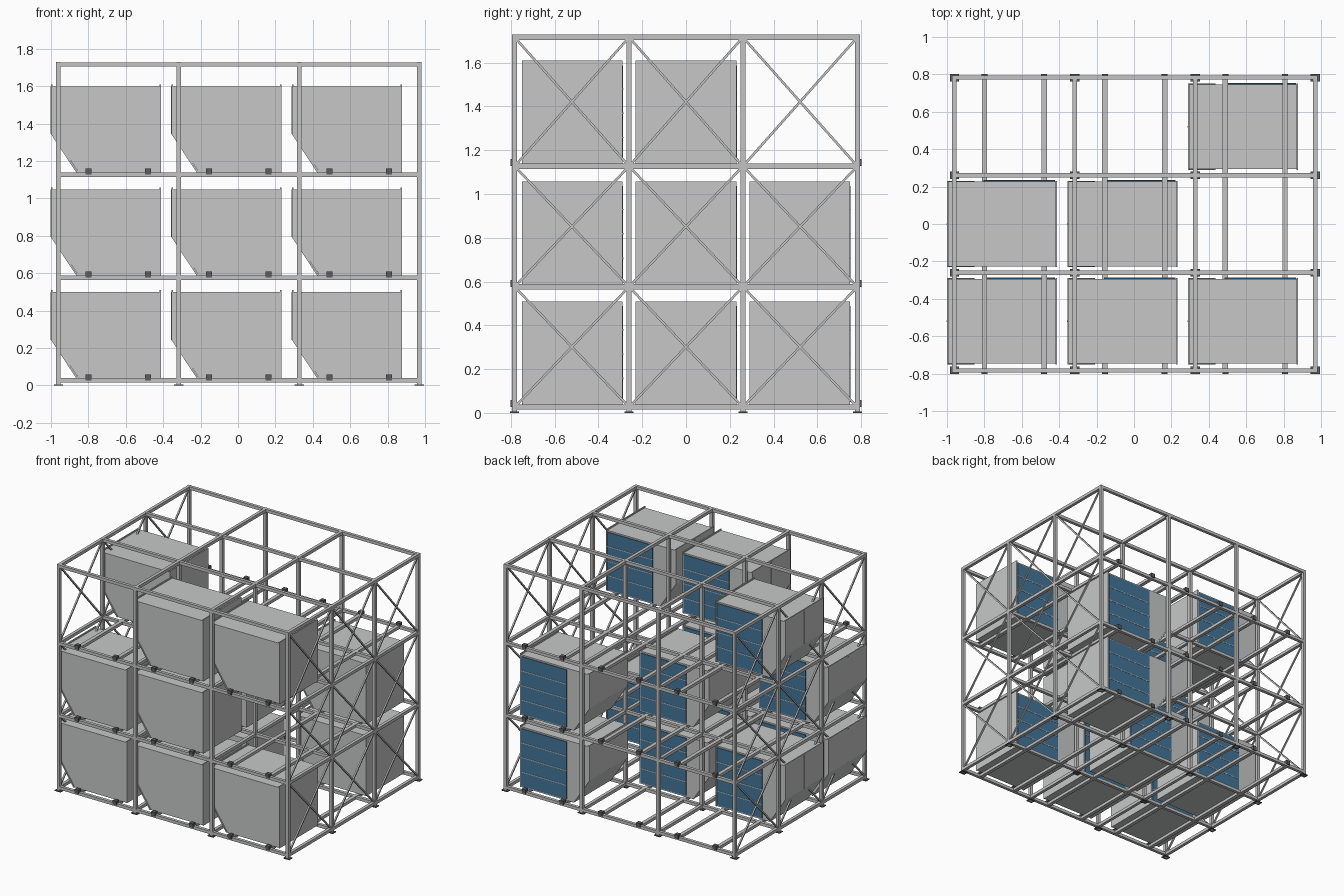
import bpy, bmesh
from mathutils import Vector, Matrix

if "Cube" in bpy.data.objects:
    bpy.data.objects.remove(bpy.data.objects["Cube"])


def material(name, colour):
    m = bpy.data.materials.new(name)
    m.use_nodes = True
    m.diffuse_color = (*colour, 1)
    m.node_tree.nodes["Principled BSDF"].inputs["Base Color"].default_value = (*colour, 1)
    return m


STEEL = material("frame steel", (0.55, 0.55, 0.55))
PANEL = material("container grey", (0.57, 0.575, 0.58))
BLUE = material("door blue", (0.055, 0.18, 0.32))
DARK = material("dark fitting", (0.11, 0.11, 0.115))

# Layout of the rack
POSTS_X = [-0.96, -0.316, 0.328, 0.97]
POSTS_Y = [-0.783, -0.26, 0.26, 0.783]
LEVELS = [0.027, 0.576, 1.127]
TOP = 1.716
BEAM = 0.024


def box(bm, lo, hi):
    lo, hi = Vector(lo), Vector(hi)
    mat = Matrix.Translation((lo + hi) / 2) @ Matrix.Diagonal((*(hi - lo), 1))
    bmesh.ops.create_cube(bm, size=1, matrix=mat)


def bar(bm, a, b, width):
    """Square bar between two points."""
    a, b = Vector(a), Vector(b)
    d = b - a
    mat = (Matrix.Translation((a + b) / 2) @ d.to_track_quat("Z", "Y").to_matrix().to_4x4()
           @ Matrix.Diagonal((width, width, d.length, 1)))
    bmesh.ops.create_cube(bm, size=1, matrix=mat)


def prism(bm, outline, y0, y1):
    """Outline in x and z, extruded along y."""
    face = bm.faces.new([bm.verts.new((x, y0, z)) for x, z in outline])
    out = bmesh.ops.extrude_face_region(bm, geom=[face])
    moved = [v for v in out["geom"] if isinstance(v, bmesh.types.BMVert)]
    bmesh.ops.translate(bm, verts=moved, vec=(0, y1 - y0, 0))


def mesh_from(bm, name, mat):
    bmesh.ops.recalc_face_normals(bm, faces=bm.faces)
    mesh = bpy.data.meshes.new(name)
    bm.to_mesh(mesh)
    bm.free()
    mesh.materials.append(mat)
    return mesh


def place(mesh, name, loc=(0, 0, 0)):
    ob = bpy.data.objects.new(name, mesh)
    ob.location = loc
    bpy.context.collection.objects.link(ob)


# Posts and foot plates
bm, feet = bmesh.new(), bmesh.new()
h = BEAM / 2
for x in POSTS_X:
    for y in POSTS_Y:
        box(bm, (x - h, y - h, 0), (x + h, y + h, TOP + h))
        box(feet, (x - 0.025, y - 0.02, 0), (x + 0.025, y + 0.02, 0.006))
place(mesh_from(bm, "posts", STEEL), "posts")
place(mesh_from(feet, "foot_plates", DARK), "foot_plates")

# Horizontal beams on every level
bm = bmesh.new()
for z in LEVELS + [TOP]:
    for y in POSTS_Y:
        bar(bm, (POSTS_X[0], y, z), (POSTS_X[-1], y, z), BEAM * 0.96)
    for x in POSTS_X:
        bar(bm, (x, POSTS_Y[0], z), (x, POSTS_Y[-1], z), BEAM * 0.98)
place(mesh_from(bm, "beams", STEEL), "beams")

# Support rails with end clips
bm, clips = bmesh.new(), bmesh.new()
for z in LEVELS:
    for px in POSTS_X[:3]:
        for x in (px + 0.16, px + 0.48):
            box(bm, (x - 0.014, -0.79, z - 0.01), (x + 0.014, 0.79, z + 0.012))
            for s in (-1, 1):
                y0, y1 = sorted((s * 0.772, s * 0.802))
                box(clips, (x - 0.016, y0, z), (x + 0.016, y1, z + 0.032))
place(mesh_from(bm, "support_rails", STEEL), "support_rails")
place(mesh_from(clips, "rail_clips", DARK), "rail_clips")

# Diagonal bracing on both ends
bm = bmesh.new()
heights = LEVELS + [TOP]
for x in (POSTS_X[0], POSTS_X[-1]):
    for y0, y1 in zip(POSTS_Y, POSTS_Y[1:]):
        for z0, z1 in zip(heights, heights[1:]):
            bar(bm, (x, y0, z0), (x, y1, z1), 0.011)
            bar(bm, (x, y1, z0), (x, y0, z1), 0.011)
place(mesh_from(bm, "diagonal_braces", STEEL), "diagonal_braces")

# Container body with one sloped lower corner, origin at its post and floor
X0, X1, SLOPE_X, SLOPE_Z, HIGH = -0.04, 0.548, 0.095, 0.205, 0.46
T = 0.008
bm = bmesh.new()
prism(bm, [(SLOPE_X, 0), (X1 - T, 0), (X1 - T, HIGH), (X0 + T, HIGH),
           (X0 + T, SLOPE_Z), (SLOPE_X + T, T)], -0.226, 0.226)
body = mesh_from(bm, "container_body", PANEL)

# End panels that stand a little proud of the body, and the seam on the sloped end
bm = bmesh.new()
prism(bm, [(X0, HIGH + 0.01), (X0, SLOPE_Z), (SLOPE_X, 0), (SLOPE_X + 0.012, 0),
           (X0 + T, SLOPE_Z + 0.003), (X0 + T, HIGH + 0.01)], -0.23, 0.23)
box(bm, (X1 - T, -0.23, 0), (X1, 0.23, HIGH + 0.01))
box(bm, (X0 - 0.003, -0.004, SLOPE_Z), (X0 + 0.002, 0.004, HIGH))
ends = mesh_from(bm, "container_ends", PANEL)

# Four-slat door on the back, with hinge strips between the slats
bm, hinges = bmesh.new(), bmesh.new()
D0, D1, Z0, PITCH = 0.155, 0.538, 0.008, 0.111
for i in range(4):
    z = Z0 + i * PITCH
    box(bm, (D0, 0.224, z + 0.003), (D1, 0.232, z + PITCH - 0.003))
    if i:
        box(hinges, (D0, 0.224, z - 0.003), (D1, 0.234, z + 0.003))
door = mesh_from(bm, "container_door", BLUE)
hinge = mesh_from(hinges, "door_hinges", PANEL)

# Occupied bays as (column, row), for each level
BAYS = [
    [(0, 0), (1, 0), (2, 0), (0, 1), (1, 1), (2, 2)],
    [(0, 0), (1, 0), (1, 1), (2, 2)],
    [(1, 0), (2, 0), (0, 1)],
]
for level, bays in enumerate(BAYS):
    for col, row in bays:
        loc = (POSTS_X[col], (row - 1) * 0.52, LEVELS[level] + 0.012)
        tag = f"_{level}_{col}_{row}"
        for mesh in (body, ends, door, hinge):
            place(mesh, mesh.name + tag, loc)
